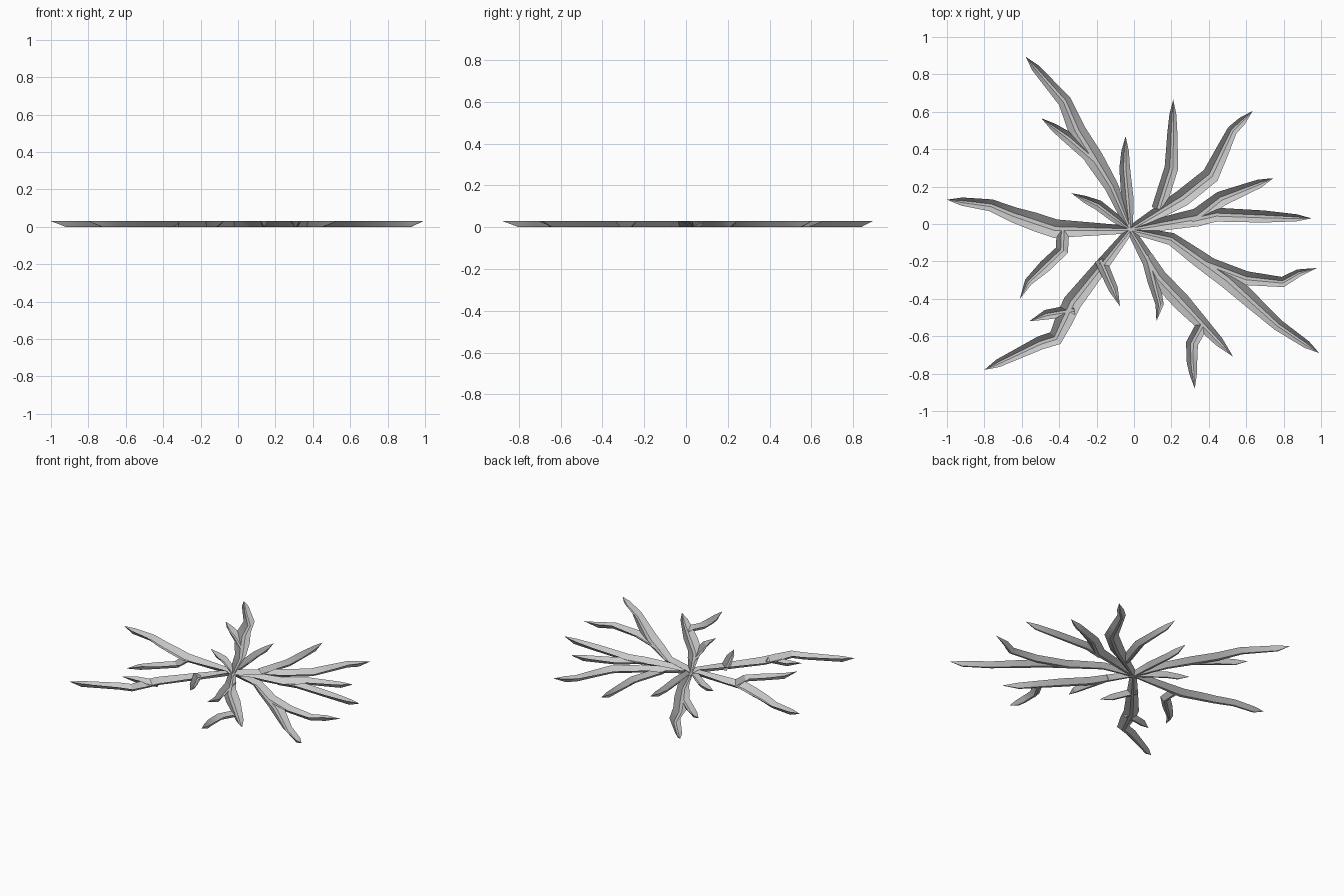
import bpy, bmesh
from mathutils import Vector

if "Cube" in bpy.data.objects:
    bpy.data.objects.remove(bpy.data.objects["Cube"])

DEPTH = 0.03
HUB = (-.02, -.03)

# Main cracks: centre-line bends after the hub, last point is the tip
MAIN = [
    [(-.12, .2), (-.305, .5), (-.37, .655), (-.58, .895)],
    [(-.05, .3), (-.045, .47)],
    [(-.19, .1), (-.335, .165)],
    [(-.42, -.025), (-.645, .05), (-.765, .1), (-1, .13)],
    [(-.33, -.42), (-.42, -.61), (-.5, -.635), (-.8, -.78)],
    [(.13, -.285), (.38, -.55), (.53, -.71)],
    [(.2, -.08), (.5, -.295), (.77, -.54), (.99, -.69)],
    [(.34, .035), (.465, .135), (.745, .245)],
    [(.26, .14), (.41, .26), (.525, .5), (.635, .605)],
]
# Side cracks: start inside a main crack, last point is the tip
SIDE = [
    [(-.2, .33), (-.35, .46), (-.495, .565)],
    [(-.38, -.02), (-.385, -.14), (-.565, -.31), (-.61, -.4)],
    [(-.32, -.46), (-.47, -.485), (-.56, -.52)],
    [(-.18, -.19), (-.11, -.35), (-.075, -.44)],
    [(.07, -.17), (.137, -.43), (.12, -.52)],
    [(.37, -.53), (.31, -.64), (.31, -.74), (.325, -.88)],
    [(.36, -.2), (.6, -.29), (.795, -.31), (.88, -.262), (.98, -.235)],
    [(.31, .02), (.44, .05), (.95, .03)],
    [(.13, .08), (.2, .3), (.21, .665)],
]


def subdivide(path):
    """Halve long stretches and add a last bend just before the tip."""
    pts = [Vector(p) for p in path]
    out = [pts[0]]
    for a, b in zip(pts, pts[1:]):
        if (b - a).length > 0.2:
            out.append((a + b) / 2)
        out.append(b)
    back = out[-2] - out[-1]
    if back.length > 0.11:
        out.insert(-1, out[-1] + back.normalized() * 0.08)
    return out


def half_width(t, length, is_main):
    """Width rule: swells from the hub, then tapers to the tip."""
    if is_main:
        full = 0.014 + 0.036 * min(length / 0.8, 1)
        grow = 0.4 + 0.6 * min(t / 0.4, 1)
    else:
        full, grow = 0.03 + 0.018 * min(length, 0.7), 0.9
    return full * grow * (1 - 0.6 * max(t - 0.5, 0) / 0.45)


def crack_solid(path, is_main):
    """Tapering trapezoid bar: wide rim on top, narrow floor, pointed tip."""
    bm = bmesh.new()
    pts = subdivide(path)
    length = sum((b - a).length for a, b in zip(pts, pts[1:]))
    rings, run = [], 0
    for i, p in enumerate(pts[:-1]):
        ahead = (pts[i + 1] - p).normalized()
        behind = (p - pts[i - 1]).normalized() if i else ahead
        run += (p - pts[i - 1]).length if i else 0
        t = (ahead + behind).normalized()
        n = Vector((-t.y, t.x)) * half_width(run / length, length, is_main)
        rings.append([bm.verts.new((*(p + n * s), z)) for s, z in
                      ((1, DEPTH), (.22, 0), (-.22, 0), (-1, DEPTH))])
    tip = bm.verts.new((*pts[-1], DEPTH))
    for k in range(4):
        j = (k + 1) % 4
        for a, b in zip(rings, rings[1:]):
            bm.faces.new((a[k], a[j], b[j], b[k]))
        bm.faces.new((rings[-1][k], rings[-1][j], tip))
    bm.faces.new(rings[0])
    bmesh.ops.recalc_face_normals(bm, faces=bm.faces)
    mesh = bpy.data.meshes.new("crack_bar")
    bm.to_mesh(mesh)
    bm.free()
    ob = bpy.data.objects.new("crack_bar", mesh)
    bpy.context.collection.objects.link(ob)
    return ob


# Merge all cracks into one solid
bars = [crack_solid([HUB] + p, True) for p in MAIN] + [crack_solid(p, False) for p in SIDE]
crack = bars[0]
crack.name = "ground_crack"
for bar in bars[1:]:
    mod = crack.modifiers.new("merge", 'BOOLEAN')
    mod.operation = 'UNION'
    mod.solver = 'EXACT'
    mod.object = bar
    bar.hide_render = True
merged = bpy.data.meshes.new_from_object(crack.evaluated_get(bpy.context.evaluated_depsgraph_get()))
crack.modifiers.clear()
crack.data = merged
for bar in bars[1:]:
    bpy.data.objects.remove(bar)

# Open the top so the inner walls and floor of the groove show
bm = bmesh.new()
bm.from_mesh(merged)
lids = [f for f in bm.faces if all(v.co.z > DEPTH - 1e-4 for v in f.verts)]
bmesh.ops.delete(bm, geom=lids, context='FACES')
bm.to_mesh(merged)
bm.free()

bpy.context.view_layer.objects.active = crack
crack.select_set(True)
bpy.ops.object.shade_smooth_by_angle()
